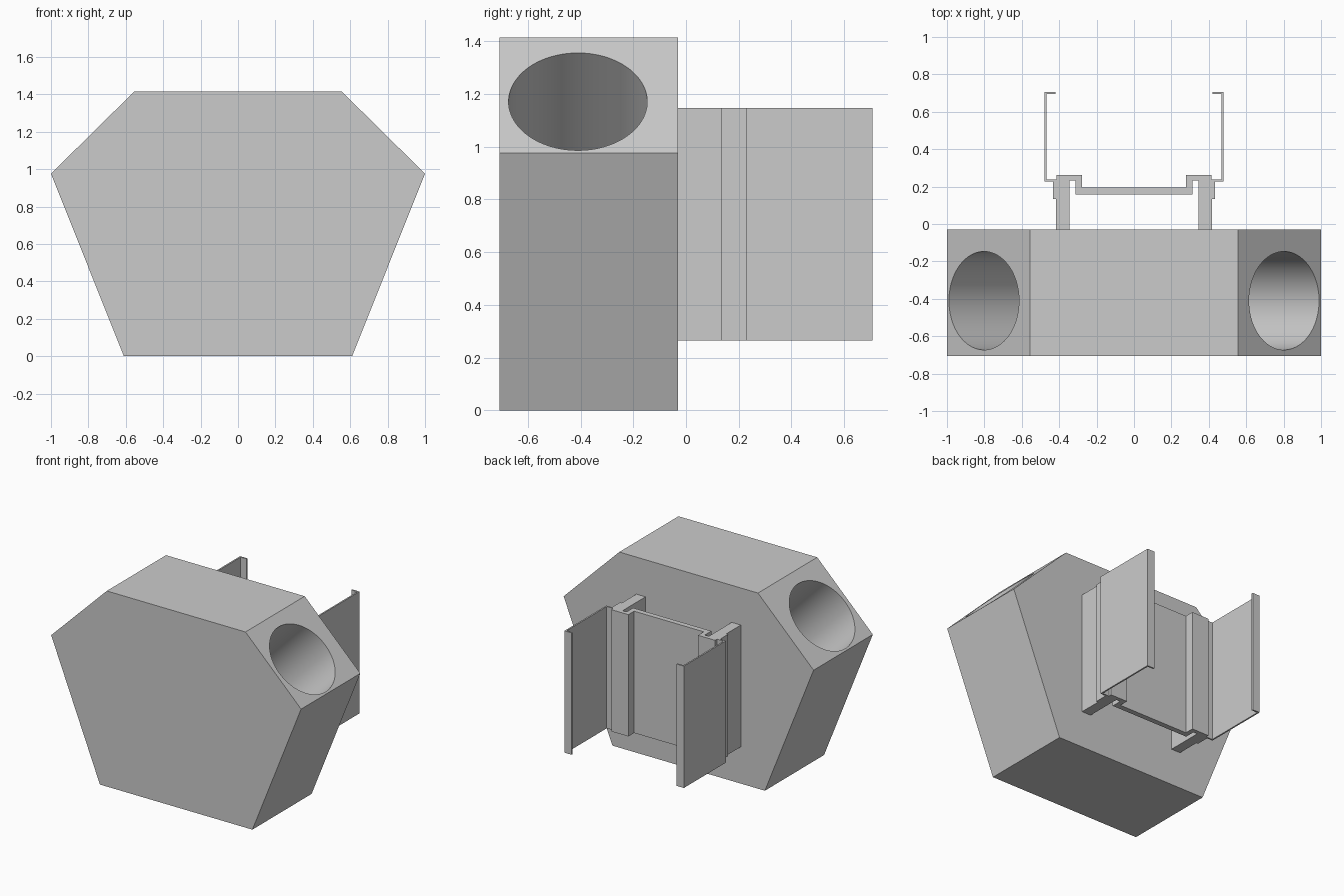
import bpy
import bmesh
from math import radians
from mathutils import Vector

cube = bpy.data.objects.get("Cube")
if cube:
    bpy.data.objects.remove(cube, do_unlink=True)

grey = bpy.data.materials.new("plain grey")
grey.use_nodes = True
colour = (0.6, 0.6, 0.6, 1)
grey.diffuse_color = colour
grey.node_tree.nodes["Principled BSDF"].inputs["Base Color"].default_value = colour


def prism(name, corners, depth):
    """Extrude a closed outline of 3D corners along the depth vector."""
    bm = bmesh.new()
    face = bm.faces.new([bm.verts.new(c) for c in corners])
    moved = bmesh.ops.extrude_face_region(bm, geom=[face])["geom"]
    bmesh.ops.translate(bm, vec=depth,
                        verts=[v for v in moved if isinstance(v, bmesh.types.BMVert)])
    bmesh.ops.recalc_face_normals(bm, faces=bm.faces)
    mesh = bpy.data.meshes.new(name)
    bm.to_mesh(mesh)
    bm.free()
    mesh.materials.append(grey)
    obj = bpy.data.objects.new(name, mesh)
    bpy.context.collection.objects.link(obj)
    return obj


# Six-sided body
FRONT, BACK = -0.707, -0.03
half = [(0.61, 0), (1, 0.976), (0.555, 1.415)]
outline = half + [(-x, z) for x, z in reversed(half)]
body = prism("body", [(x, FRONT, z) for x, z in outline], (0, BACK - FRONT, 0))

# Round bores, square to the sloping shoulders
RADIUS, DEPTH = 0.263, 0.8
for side, label in ((1, "left"), (-1, "right")):
    axis = Vector((side * 0.439, 0, 0.445)).normalized()
    mouth = Vector((side * 0.802, -0.41, 1.171))
    bpy.ops.mesh.primitive_cylinder_add(
        vertices=96, radius=RADIUS, depth=DEPTH * 2, location=mouth,
        rotation=axis.to_track_quat("Z", "Y").to_euler())
    cutter = bpy.context.object
    cutter.name = label + "_bore_cutter"
    cutter.data.materials.append(grey)
    cutter.hide_render = True
    cut = body.modifiers.new(label + "_bore", "BOOLEAN")
    cut.operation = "DIFFERENCE"
    cut.solver = "EXACT"
    cut.object = cutter
    bpy.context.view_layer.objects.active = body
    bpy.ops.object.modifier_apply(modifier=cut.name)
    bpy.data.objects.remove(cutter, do_unlink=True)

bpy.ops.object.select_all(action="DESELECT")
body.select_set(True)
bpy.context.view_layer.objects.active = body
bpy.ops.object.shade_smooth_by_angle(angle=radians(30))

# Rear bracket, extruded upwards from plan outlines
LOW, HIGH = 0.266, 1.147


def upright(name, plan, side=1):
    return prism(name, [(side * x, y, LOW) for x, y in plan], (0, 0, HIGH - LOW))


# Hooked post with its outer tab, running into half of the back plate
post = [(0.345, BACK), (0.418, BACK), (0.418, 0.135), (0.432, 0.135),
        (0.432, 0.232), (0.415, 0.232), (0.415, 0.261), (0.279, 0.261),
        (0.279, 0.195), (0, 0.195), (0, 0.157), (0.313, 0.157),
        (0.313, 0.232), (0.345, 0.232)]

# Thin channel with an inward flange at each end
rail = [(0.415, 0.228), (0.478, 0.228), (0.478, 0.707), (0.42, 0.707),
        (0.42, 0.696), (0.467, 0.696), (0.467, 0.239), (0.415, 0.239)]

for side, label in ((1, "left"), (-1, "right")):
    upright(label + "_post", post, side)
    upright(label + "_rail", rail, side)
